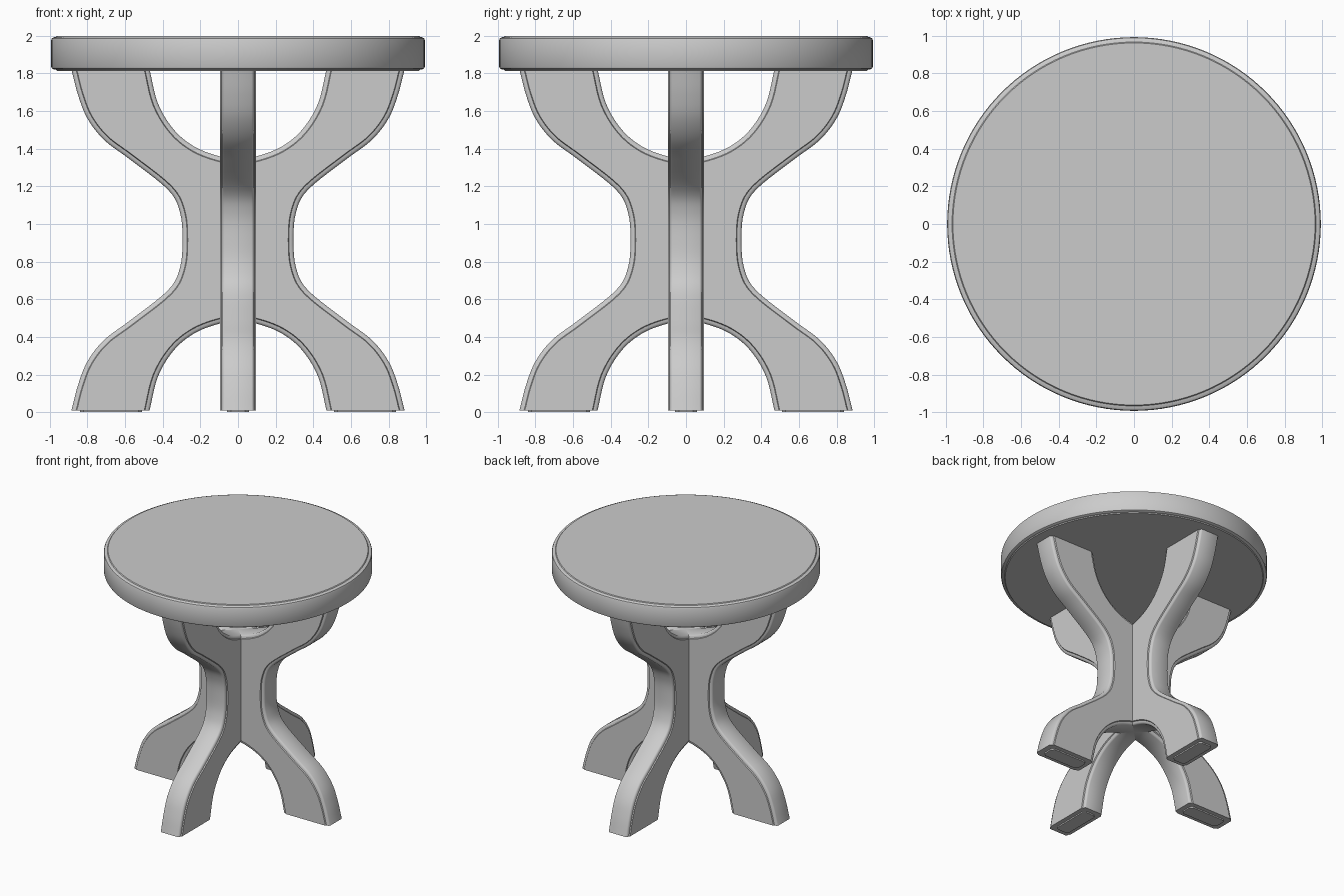
import bpy, bmesh
from math import cos, sin, pi, radians
from mathutils import Vector, Matrix
from mathutils.geometry import intersect_line_line

if "Cube" in bpy.data.objects:
    bpy.data.objects.remove(bpy.data.objects["Cube"])

MID = 0.915      # height of the waist, the legs mirror about it
LEG_TOP = 1.82   # legs end at the underside of the top


def loft(name, rings, turn=0.0):
    """Skin closed rings of equal length and cap both ends."""
    bm = bmesh.new()
    loops = [[bm.verts.new(p) for p in ring] for ring in rings]
    n = len(loops[0])
    for a, b in zip(loops, loops[1:]):
        for i in range(n):
            j = (i + 1) % n
            bm.faces.new((a[i], a[j], b[j], b[i]))
    bm.faces.new(loops[0])
    bm.faces.new(loops[-1])
    bmesh.ops.recalc_face_normals(bm, faces=bm.faces)
    bm.transform(Matrix.Rotation(turn, 4, 'Z'))
    mesh = bpy.data.meshes.new(name)
    bm.to_mesh(mesh)
    bm.free()
    obj = bpy.data.objects.new(name, mesh)
    bpy.context.collection.objects.link(obj)
    bpy.ops.object.select_all(action='DESELECT')
    obj.select_set(True)
    bpy.context.view_layer.objects.active = obj
    bpy.ops.object.shade_smooth_by_angle(angle=radians(35))
    return obj


def spline(points, steps=5):
    """Catmull-Rom curve through 2D points."""
    p = [Vector(q) for q in points]
    p = [2 * p[0] - p[1]] + p + [2 * p[-1] - p[-2]]
    out = []
    for a, b, c, d in zip(p, p[1:], p[2:], p[3:]):
        for k in range(steps):
            t = k / steps
            out.append(0.5 * (2 * b + (c - a) * t + (2 * a - 5 * b + 4 * c - d) * t * t
                              + (3 * b - a - 3 * c + d) * t ** 3))
    return out + [p[-2]]


def inset(curve, d):
    """Offset a curve to its left; the ends slide sideways only."""
    out = []
    for i, q in enumerate(curve):
        t = curve[min(i + 1, len(curve) - 1)] - curve[max(i - 1, 0)]
        n = Vector((-t.y, t.x)).normalized()
        if i in (0, len(curve) - 1):
            n = Vector((1 if n.x > 0 else -1, 0))
        out.append(q + n * d)
    return out


# Leg frame outline: one outer side and one arch, mirrored
outer_half = [(0.295, MID), (0.308, 1.06), (0.37, 1.18), (0.57, 1.34), (0.71, 1.445),
              (0.80, 1.56), (0.85, 1.685), (0.885, LEG_TOP)]
arch_half = [(0.47, LEG_TOP), (0.425, 1.64), (0.34, 1.50), (0.23, 1.41), (0.10, 1.36), (0, 1.348)]
right = spline([(x, 2 * MID - z) for x, z in outer_half[:0:-1]] + outer_half)
upper = spline(arch_half + [(-x, z) for x, z in arch_half[-2::-1]])


def half_turn(curve):
    return [Vector((-q.x, 2 * MID - q.y)) for q in curve]


# Moulded edge section: (inset, half thickness)
edge = [(0.028, 0.095), (0.024, 0.087), (0.012, 0.085), (0.004, 0.080), (0, 0.072)]
section = edge + [(d, -y) for d, y in reversed(edge)]

rings = []
for d, y in section:
    side, arch = inset(right, d), inset(upper, d)
    loop = side + arch + half_turn(side) + half_turn(arch)
    rings.append([(q.x, y, q.y) for q in loop])

# Two crossed leg frames
loft("leg_frame_side_to_side", rings)
loft("leg_frame_front_to_back", rings, pi / 2)

# Foot pads with clipped corners
a, b, c = 0.165, 0.058, 0.02
pad = [(a, b - c), (a - c, b), (c - a, b), (-a, b - c), (-a, c - b), (c - a, -b), (a - c, -b), (a, c - b)]
for k, side in enumerate(("right", "back", "left", "front")):
    loft(side + "_foot_pad", [[(x + 0.675, y, z) for x, y in pad] for z in (0, 0.03)], k * pi / 2)

# Round top with a moulded rim
rim = [(0.962, 2.0), (0.967, 1.994), (0.980, 1.992), (0.989, 1.987), (0.993, 1.978),
       (0.993, 1.836), (0.989, 1.827), (0.980, 1.822), (0.967, 1.820), (0.962, 1.813)]
N = 128
loft("table_top", [[(r * cos(2 * pi * i / N), r * sin(2 * pi * i / N), z) for i in range(N)]
                   for r, z in rim])
